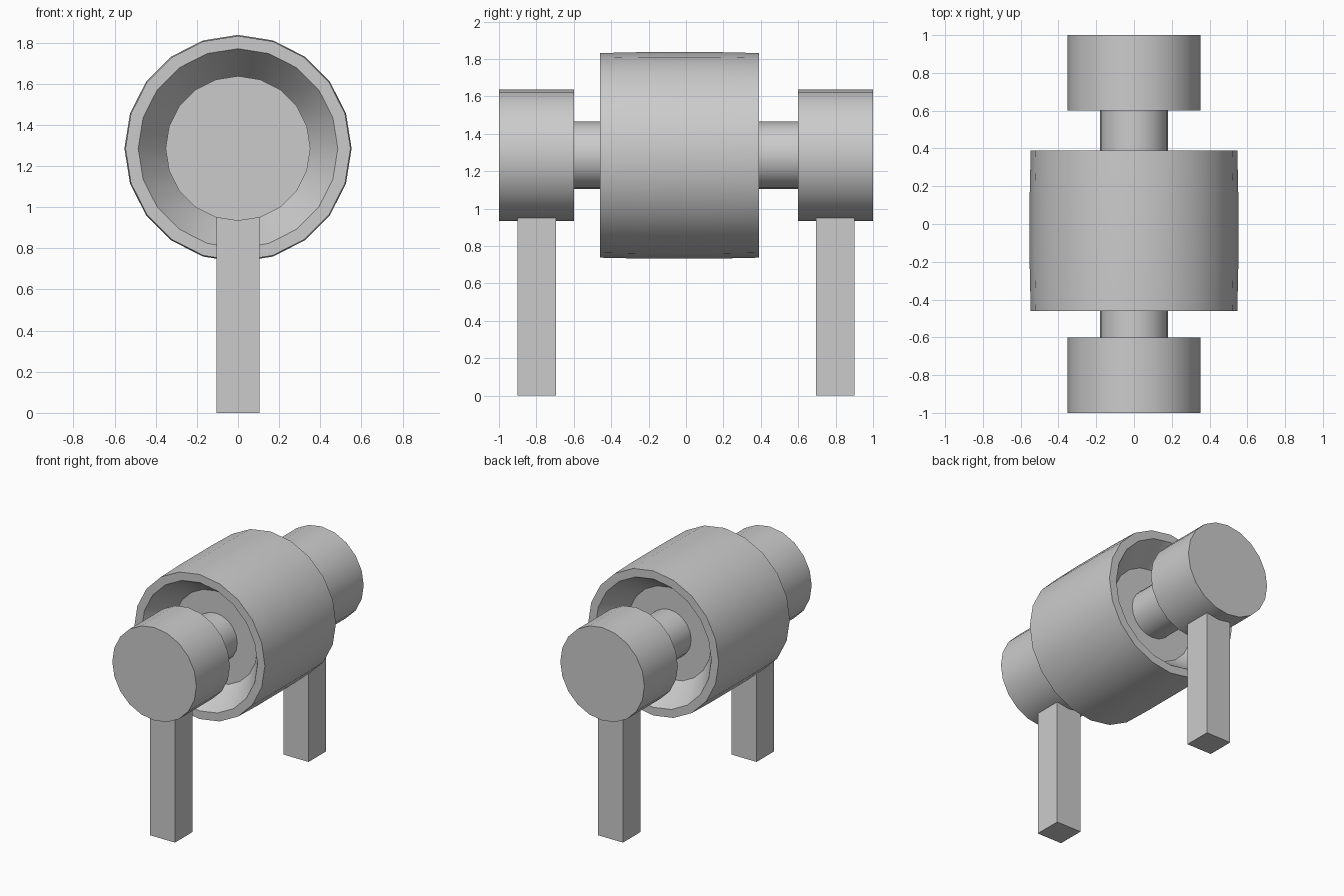
import bpy, bmesh, math

if "Cube" in bpy.data.objects:
    bpy.data.objects.remove(bpy.data.objects["Cube"])

AXIS_Z = 1.285
SIDES = 20


def finish(name, bm, smooth):
    bmesh.ops.recalc_face_normals(bm, faces=bm.faces)
    mesh = bpy.data.meshes.new(name)
    bm.to_mesh(mesh)
    bm.free()
    obj = bpy.data.objects.new(name, mesh)
    bpy.context.collection.objects.link(obj)
    if smooth:
        bpy.ops.object.select_all(action='DESELECT')
        obj.select_set(True)
        bpy.context.view_layer.objects.active = obj
        bpy.ops.object.shade_smooth_by_angle(angle=math.radians(30))
    return obj


def turned(name, profile):
    """Revolve (y, radius) points round the horizontal axis and cap both ends."""
    bm = bmesh.new()
    rings = []
    for y, r in profile:
        rings.append([bm.verts.new((r * math.sin(2 * math.pi * i / SIDES), y,
                                    AXIS_Z + r * math.cos(2 * math.pi * i / SIDES)))
                      for i in range(SIDES)])
    for a, b in zip(rings, rings[1:]):
        for i in range(SIDES):
            j = (i + 1) % SIDES
            bm.faces.new((a[i], a[j], b[j], b[i]))
    bm.faces.new(rings[0])
    bm.faces.new(rings[-1])
    return finish(name, bm, True)


def box(name, lo, hi):
    bm = bmesh.new()
    bmesh.ops.create_cube(bm, size=1)
    for v in bm.verts:
        v.co = [l + (c + 0.5) * (h - l) for l, h, c in zip(lo, hi, v.co)]
    return finish(name, bm, False)


# Slightly crowned drum with a tapered recess in each end
mid = -0.035
half = [(-0.23, 0.348), (-0.425, 0.485), (-0.425, 0.547), (-0.2, 0.552)]
drum = half + [(-y, r) for y, r in reversed(half)]
turned("drum", [(mid + y, r) for y, r in drum])

# Shaft running through the drum
turned("shaft", [(-0.65, 0.18), (0.65, 0.18)])

# End blocks and their legs
for s, side in ((-1, "front"), (1, "back")):
    turned(side + "_end_block", [(s * 0.6, 0.352), (s * 1.0, 0.352)])
    y0, y1 = sorted((s * 0.695, s * 0.902))
    box(side + "_leg", (-0.104, y0, 0), (0.104, y1, 1.0))
